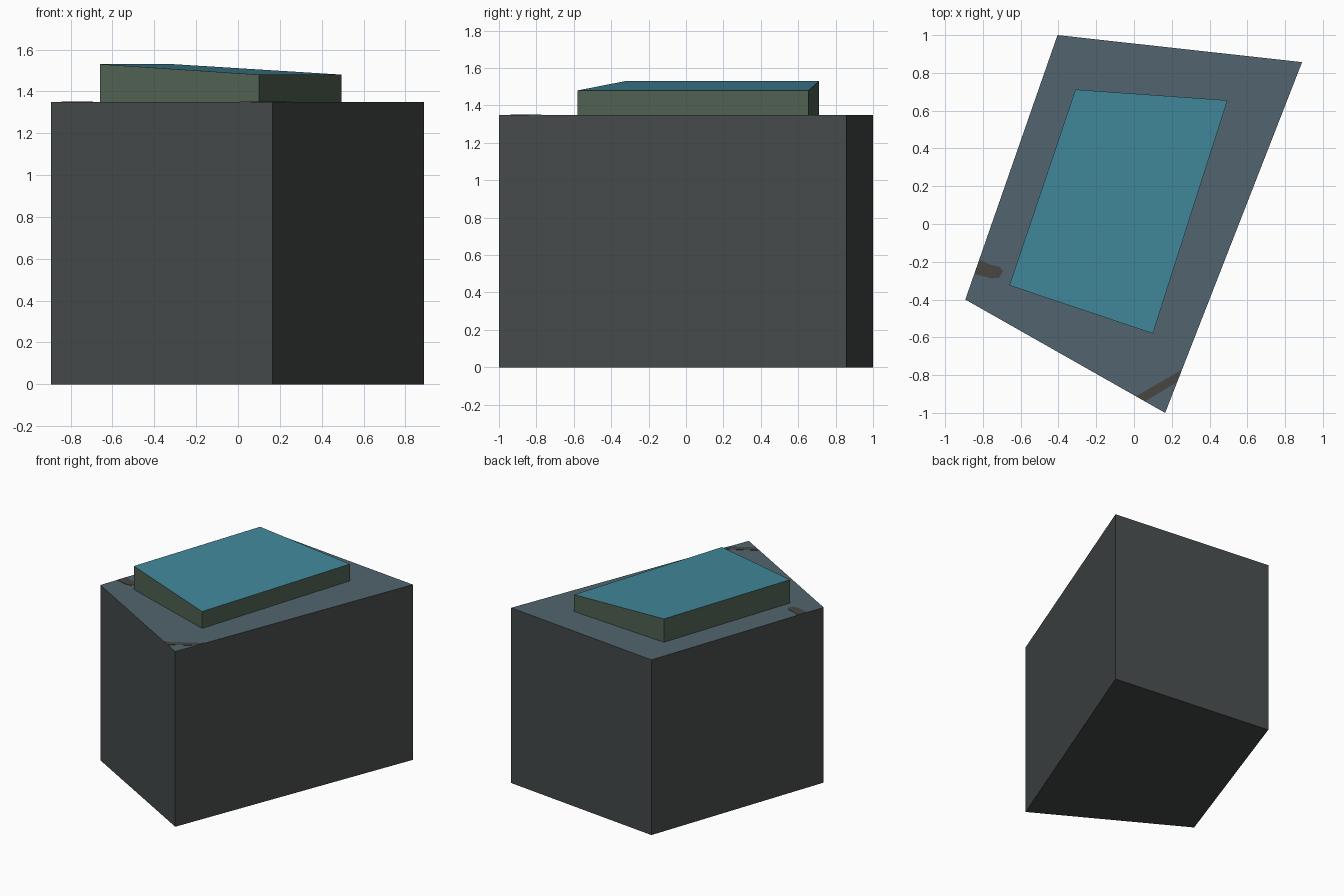
import bpy
import bmesh

cube = bpy.data.objects.get("Cube")
if cube:
    bpy.data.objects.remove(cube, do_unlink=True)


def material(name, rgb):
    m = bpy.data.materials.new(name)
    m.use_nodes = True
    m.diffuse_color = (*rgb, 1)
    m.node_tree.nodes["Principled BSDF"].inputs["Base Color"].default_value = (*rgb, 1)
    return m


wall = material("charcoal wall", (0.061, 0.069, 0.069))
slate = material("slate roof", (0.084, 0.127, 0.156))
green = material("grey green", (0.08, 0.122, 0.084))
blue = material("teal blue", (0.054, 0.246, 0.328))
stain = material("brown grey stain", (0.065, 0.061, 0.054))


def prism(name, outline, base, tops, side_mat, top_mat):
    """Upright prism over an anticlockwise outline, with one top height per corner."""
    bm = bmesh.new()
    low = [bm.verts.new((x, y, base)) for x, y in outline]
    high = [bm.verts.new((x, y, z)) for (x, y), z in zip(outline, tops)]
    bm.faces.new(low[::-1])
    bm.faces.new(high).material_index = 1
    n = len(outline)
    for i in range(n):
        j = (i + 1) % n
        bm.faces.new((low[i], low[j], high[j], high[i]))
    mesh = bpy.data.meshes.new(name)
    bm.to_mesh(mesh)
    bm.free()
    mesh.materials.append(side_mat)
    mesh.materials.append(top_mat)
    obj = bpy.data.objects.new(name, mesh)
    bpy.context.collection.objects.link(obj)
    return obj


ROOF = 1.35

# Main building
prism("building_body",
      [(-0.893, -0.4), (0.165, -1.0), (0.89, 0.857), (-0.405, 1.0)],
      0, [ROOF] * 4, wall, slate)

# Raised roof block, sloping down to the left side
prism("roof_block",
      [(-0.66, -0.325), (0.1, -0.58), (0.495, 0.655), (-0.31, 0.712)],
      ROOF, [1.53, 1.48, 1.48, 1.53], green, blue)

# Thin stains on the roof
stains = {
    "side_stain": [(-0.843, -0.265), (-0.755, -0.288), (-0.715, -0.285),
                   (-0.693, -0.25), (-0.71, -0.228), (-0.76, -0.215), (-0.818, -0.19)],
    "corner_stain": [(0.013, -0.911), (0.06, -0.938), (0.227, -0.838), (0.252, -0.772)],
}
for name, outline in stains.items():
    prism(name, outline, ROOF, [ROOF + 0.002] * len(outline), stain, stain)
